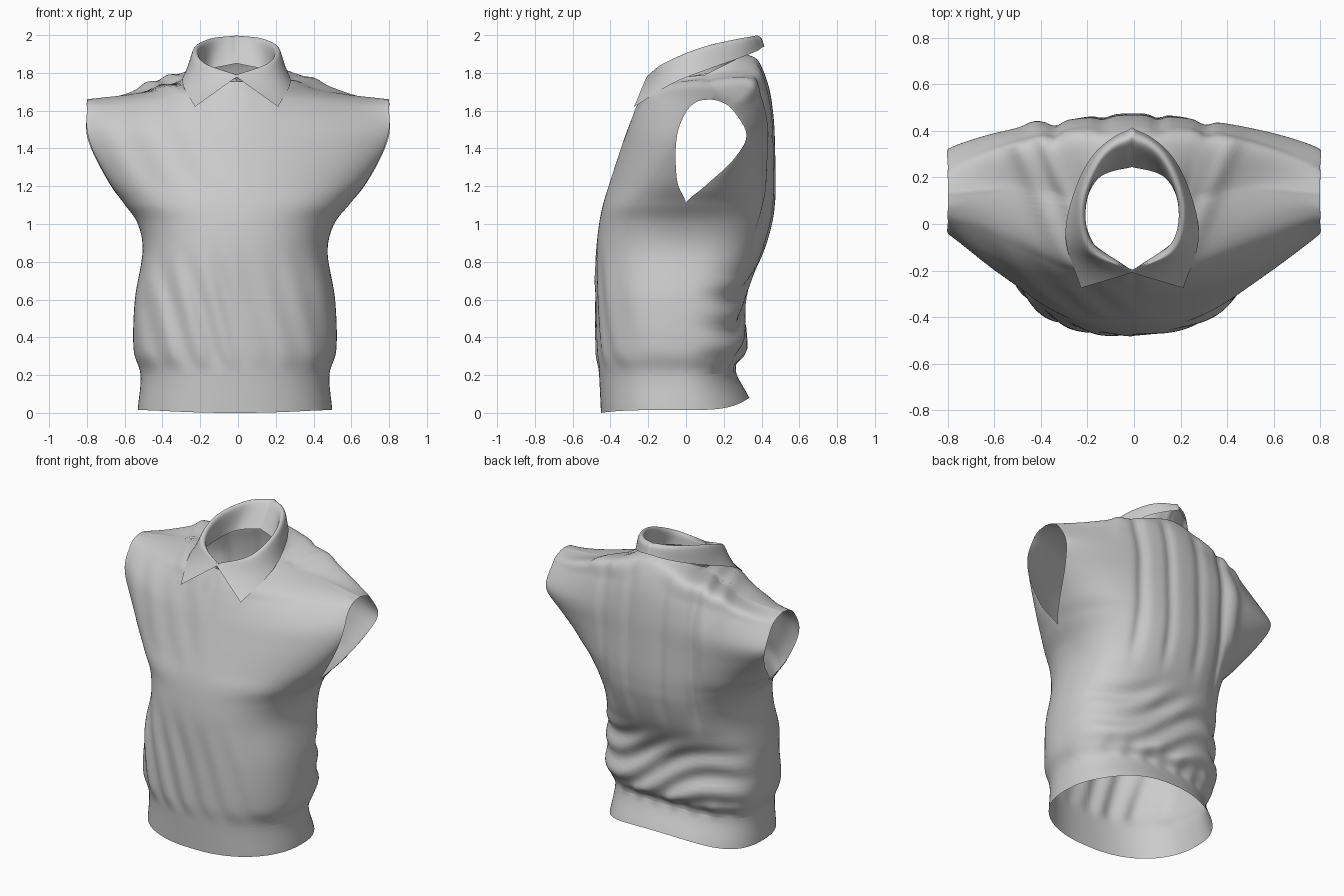
import bpy, bmesh, math
from mathutils import Vector

if "Cube" in bpy.data.objects:
    bpy.data.objects.remove(bpy.data.objects["Cube"])

N, SUB = 48, 9          # columns per half, steps between key rows
SEAM, NECK = 6, 0.25    # key row where armhole starts, share of top edge used by neck

# Key rows: edge x, y, z, then centre y, z, then roundness
SIDE = [(.515, -.04, .015), (.50, -.04, .20), (.537, -.03, .34), (.53, -.02, .6),
        (.49, 0, .85), (.52, 0, 1.0), (.60, 0, 1.11)]
FRONT = [s + c for s, c in zip(SIDE, [
    (-.45, 0, .85), (-.46, .20, .85), (-.47, .34, .82), (-.475, .6, .82),
    (-.475, .85, .85), (-.46, 1.0, .9), (-.44, 1.1, .95)])] + [
    (.68, -.045, 1.22, -.41, 1.2, 1.15), (.765, -.055, 1.38, -.35, 1.38, 1.55),
    (.80, -.04, 1.5, -.31, 1.50, 2.0), (.80, .005, 1.6, -.265, 1.62, 2.9),
    (.80, .06, 1.648, -.225, 1.71, 4.5)]
BACK = [s + c for s, c in zip(SIDE, [
    (.335, .08, .85), (.26, .235, .85), (.31, .34, .8), (.305, .6, .8),
    (.41, .85, .8), (.455, 1.0, .8), (.47, 1.1, .85)])] + [
    (.67, .1, 1.2, .475, 1.2, .95), (.75, .25, 1.34, .472, 1.38, 1.2),
    (.80, .32, 1.47, .465, 1.55, 1.6), (.80, .25, 1.6, .44, 1.72, 1.6),
    (.80, .19, 1.645, .385, 1.86, 1.6)]


def spline(pts, sub):
    """Smooth curve through the points."""
    pts = [Vector(p) for p in pts]
    ext = [2 * pts[0] - pts[1]] + pts + [2 * pts[-1] - pts[-2]]
    out = []
    for k in range(len(pts) - 1):
        p0, p1, p2, p3 = ext[k:k + 4]
        for i in range(sub):
            t = i / sub
            out.append(0.5 * (2 * p1 + (p2 - p0) * t + (2 * p0 - 5 * p1 + 4 * p2 - p3) * t * t
                              + (3 * p1 - p0 - 3 * p2 + p3) * t ** 3))
    return out + [pts[-1]]


def step(a, b, x):
    t = max(0, min(1, (x - a) / (b - a)))
    return t * t * (3 - 2 * t)


def window(a, b, c, d, x):
    return step(a, b, x) * (1 - step(c, d, x))


def bump(x, centre, width):
    return math.exp(-((x - centre) / width) ** 2)


def row_point(row, a):
    xe, ye, ze, yc, zc, p = row
    c = max(0, math.cos(a * math.pi / 2))
    f = c ** p
    return Vector((xe * math.sin(a * math.pi / 2) ** min(p, 1.15), ye + (yc - ye) * f,
                   ze + (zc - ze) * c ** 3.5))


SHOULDER = spline([(.22, .1, 1.79), (.34, .13, 1.735), (.55, .15, 1.69), (.8, .13, 1.66)], 12)


def top_point(a, back):
    if a < NECK:
        q = a / NECK * math.pi / 2
        c = math.cos(q)
        return Vector((.22 * math.sin(q), .1 + (.22 if back else -.3) * c,
                       1.79 + (.11 if back else -.035) * c))
    return SHOULDER[round((a - NECK) / (1 - NECK) * 36)]


def fold(p, a, back):
    """Cloth wrinkles, pushed outward along y."""
    x, z = p.x, p.z
    if back:
        d = .015 * math.sin(2 * math.pi * (z + .22 * x + .12 * math.sin(5 * x)) / .17) \
            * window(.24, .34, .6, .8, z)
        d += .004 * math.sin(48 * x) * window(.2, .23, .27, .36, z)
        for c, dep, w in ((-.33, .022, .03), (-.13, .014, .035), (.1, .016, .03), (.3, .02, .035)):
            d -= dep * bump(x, c + .06 * c * (z - 1.2), w) * window(.75, 1.0, 1.75, 1.9, z)
        d += .016 * bump(x, -.43, .045) * window(1.0, 1.3, 1.5, 1.7, z)
    else:
        d = (.010 if x < 0 else .004) * math.sin(42 * (x + .28 * z)) * window(.2, .32, .6, .95, z)
        d += .004 * math.sin(30 * (x + .5 * z)) * window(1.1, 1.3, 1.55, 1.7, z) * step(.1, -.2, x)
        d -= .006 * bump(x, 0, .02) * step(1.5, 1.7, z)
        d = -d
    return d * (1 - a ** 6)


def panel(rows, back):
    cols = []
    for j in range(-N, N + 1):
        a, side = abs(j) / N, -1 if j < 0 else 1
        pts = spline([row_point(r, a) for r in rows] + [top_point(a, back)], SUB)
        for i, p in enumerate(pts):
            p.x = p.x * side - .016 * (1 - step(.8, 1.3, p.z))
            p.y += fold(p, a, back) * min(1, (len(pts) - 1 - i) / SUB)
            # raised folds running diagonally over the shoulders
            slant = .4 * (p.y - .1)
            ridge = .024 * bump(p.x, -.40 - slant, .045) + .018 * bump(p.x, -.29 - slant, .035) \
                + .015 * bump(p.x, .32 + slant, .04)
            p.z += ridge * step(1.5, 1.75, p.z)
        cols.append(pts)
    return cols


def make(name, grids):
    """Each grid is a list of columns of points plus a flip flag."""
    bm = bmesh.new()
    for cols, flip in grids:
        vs = [[bm.verts.new(p) for p in col] for col in cols]
        for j in range(len(vs) - 1):
            for i in range(len(vs[0]) - 1):
                q = [vs[j][i], vs[j + 1][i], vs[j + 1][i + 1], vs[j][i + 1]]
                bm.faces.new(q[::-1] if flip else q)
    bmesh.ops.remove_doubles(bm, verts=bm.verts, dist=1e-4)
    for f in bm.faces:
        f.smooth = True
    me = bpy.data.meshes.new(name)
    bm.to_mesh(me)
    bm.free()
    ob = bpy.data.objects.new(name, me)
    bpy.context.collection.objects.link(ob)
    return ob


# Front and back panels, joined along the side seams below the armholes
front, back = panel(FRONT, False), panel(BACK, True)
for e in (0, -1):
    for i in range(SEAM * SUB + 1):
        back[e][i] = front[e][i].copy()

# Waistband and body share the same panels
make("waistband", [([c[:SUB + 1] for c in front], False), ([c[:SUB + 1] for c in back], True)])
make("vest_body", [([c[SUB:] for c in front], False), ([c[SUB:] for c in back], True)])

# Collar: inner stand, rolled fold line and turned-down outer edge, front to back
STAND = [(0, -.2, 1.75), (.19, -.06, 1.77), (.20, .08, 1.79), (.14, .2, 1.82), (0, .25, 1.85)]
INNER = [(.002, -.2, 1.772), (.165, -.09, 1.84), (.2, .08, 1.915), (.13, .26, 1.963), (0, .37, 1.985)]
FOLD = [(.004, -.21, 1.775), (.19, -.115, 1.845), (.23, .08, 1.922), (.15, .29, 1.97), (.0, .415, 1.988)]
EDGE = [(.22, -.275, 1.62), (.285, -.07, 1.745), (.255, .12, 1.82), (.165, .30, 1.885), (0, .435, 1.94)]


def collar_half(side):
    lines = [spline(r, 10) for r in (STAND, INNER, FOLD, EDGE)]
    for line in lines:      # flatten the back of the collar
        for p in line:
            p.y -= .02 * bump(p.x, 0, .05) * step(.2, .35, p.y)
    cols = [spline(c, 8) for c in zip(*lines)]
    return [[Vector((p.x * side - .008, p.y, p.z)) for p in c] for c in cols]


make("collar", [(collar_half(1), True), (collar_half(-1), False)])
